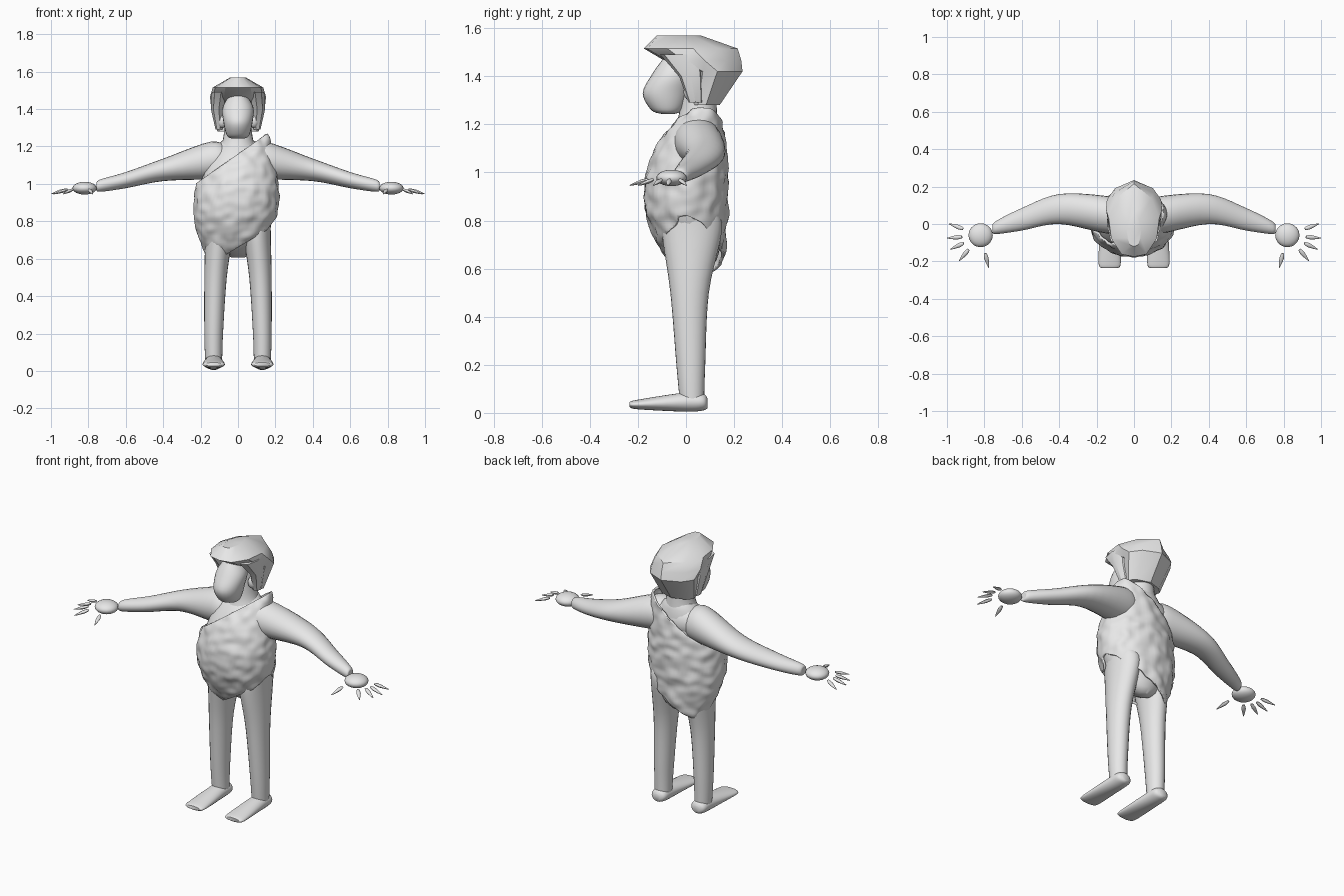
import bpy, bmesh, math
from mathutils import Vector, Matrix, noise

cube = bpy.data.objects.get("Cube")
if cube:
    bpy.data.objects.remove(cube)

colour = (0.8, 0.8, 0.8, 1)
grey = bpy.data.materials.new("plain grey")
grey.use_nodes = True
grey.diffuse_color = colour
grey.node_tree.nodes["Principled BSDF"].inputs["Base Color"].default_value = colour


def spline(before, start, end, after, t):
    """Smooth curve through start and end."""
    slope_in, slope_out = (end - before) / 2, (after - start) / 2
    ease = t * t * (3 - 2 * t)
    bend = t * (1 - t) * ((1 - t) * slope_in - t * slope_out)
    return start + (end - start) * ease + bend


def resample(rings, steps):
    """Smoothly interpolate between the given rings."""
    out, last = [], len(rings) - 1
    for i in range(last):
        neighbours = [rings[max(0, min(last, i + k))] for k in range(-1, 3)]
        for step in range(steps):
            out.append([spline(*values, step / steps) for values in zip(*neighbours)])
    return out + [rings[-1]]


def circle(sides):
    turns = [math.tau * k / sides for k in range(sides)]
    return [(math.cos(turn), math.sin(turn)) for turn in turns]


def loft(rings, axis="z", section=circle(24), steps=5):
    """Skin rings (x, y, z, first radius, second radius) lying square to an axis."""
    bm = bmesh.new()
    loops = []
    for x, y, z, wide, deep in resample(rings, steps):
        loop = []
        for u, v in section:
            u, v = u * wide, v * deep
            offset = {"x": (0, u, v), "y": (u, 0, v), "z": (u, v, 0)}[axis]
            loop.append(bm.verts.new(Vector((x, y, z)) + Vector(offset)))
        loops.append(loop)
    for low, high in zip(loops, loops[1:]):
        for k in range(len(section)):
            bm.faces.new((low[k - 1], low[k], high[k], high[k - 1]))
    bm.faces.new(loops[0])
    bm.faces.new(loops[-1])
    return bm


def ball(centre, size):
    bm = bmesh.new()
    matrix = Matrix.Translation(centre) @ Matrix.Diagonal((*size, 1))
    bmesh.ops.create_uvsphere(bm, u_segments=20, v_segments=12, radius=1, matrix=matrix)
    return bm


def egg(bottom, top, wide, deep, lean, count):
    """Rings of a rounded trunk whose ends sit towards the back; lean tips it sideways."""
    rings = []
    for k in range(count + 1):
        t = 0.01 + 0.98 * k / count
        swell = math.sqrt(math.sin(math.pi * t))
        x = lean * (t ** 8 - (1 - t) ** 2 / 3)
        y = 0.08 * (2 * t - 1) ** 2
        rings.append((x, y, bottom + (top - bottom) * t, wide * swell, deep * swell))
    return rings


def finish(name, bm, mirror=False, angle=50):
    bmesh.ops.recalc_face_normals(bm, faces=bm.faces)
    mesh = bpy.data.meshes.new(name)
    bm.to_mesh(mesh)
    bm.free()
    part = bpy.data.objects.new(name, mesh)
    bpy.context.collection.objects.link(part)
    mesh.materials.append(grey)
    if mirror:
        part.modifiers.new("mirror", "MIRROR").use_mirror_merge = False
    bpy.ops.object.select_all(action="DESELECT")
    part.select_set(True)
    bpy.context.view_layer.objects.active = part
    bpy.ops.object.shade_smooth_by_angle(angle=math.radians(angle))
    return part


# Bare torso, shoulders and neck
finish("torso", loft(egg(0.6, 1.27, 0.2, 0.155, 0, 24), steps=1))
finish("shoulders", ball((0, 0.05, 1.13), (0.2, 0.1, 0.1)))
finish("neck", loft([(0, 0.04, 1.15, 0.13, 0.1), (0, 0.05, 1.24, 0.08, 0.08), (0, 0.05, 1.4, 0.07, 0.07)]))

# Draped hide garment with a dented surface
bm = loft(egg(0.53, 1.29, 0.228, 0.175, 0.12, 70), section=circle(72), steps=1)
bm.normal_update()
for v in bm.verts:
    v.co += v.normal * noise.noise(v.co * 20) / 90
# Slanted neckline, hem, and the raised hem over one hip
cuts = [((-0.2, 0, 1.02), (-0.7, 0, 1)), ((0, 0, 0.66), (0.6, 0, -1)), ((0.16, 0, 0.76), (1.3, 0, -1))]
for point, normal in cuts:
    bmesh.ops.bisect_plane(bm, geom=bm.verts[:] + bm.edges[:] + bm.faces[:],
                           plane_co=point, plane_no=normal, clear_outer=True)
garment = finish("hide_garment", bm)
garment.modifiers.new("thickness", "SOLIDIFY").thickness = 0.012

# Legs and feet
finish("legs", loft([
    (0.13, 0.025, 0.04, 0.045, 0.05), (0.13, 0.02, 0.2, 0.05, 0.06), (0.12, 0.015, 0.5, 0.06, 0.08),
    (0.1, 0.025, 0.76, 0.075, 0.125), (0.11, 0.025, 0.84, 0.07, 0.1)]), mirror=True)
finish("feet", loft([
    (0.13, 0.09, 0.04, 0.02, 0.02), (0.13, 0.07, 0.045, 0.045, 0.035), (0.13, 0, 0.045, 0.05, 0.04),
    (0.13, -0.2, 0.035, 0.06, 0.02), (0.13, -0.235, 0.035, 0.045, 0.01)], axis="y"), mirror=True)

# Arms and palms
finish("arms", loft([
    (0.06, 0.04, 1.12, 0.08, 0.08), (0.15, 0.05, 1.125, 0.1, 0.1), (0.4, 0.08, 1.075, 0.08, 0.06),
    (0.6, 0.025, 1.02, 0.06, 0.043), (0.74, -0.02, 0.99, 0.034, 0.032),
    (0.755, -0.025, 0.987, 0.012, 0.012)], axis="x"), mirror=True)
finish("palms", ball((0.82, -0.06, 0.977), (0.065, 0.064, 0.034)), mirror=True)

# Separate tapered digits fanned around each palm
digits = {"first_finger": -50, "second_finger": -25, "third_finger": -5, "fourth_finger": 20, "thumb": -104}
for name, degrees in digits.items():
    turn = math.radians(degrees)
    direction = Vector((math.cos(turn), math.sin(turn), -0.3))
    bm = loft([(0, 0, 0, 0.007, 0.005), (0, 0, 0.03, 0.012, 0.009), (0, 0, 0.083, 0.002, 0.002)],
              section=circle(8), steps=2)
    bm.transform(direction.to_track_quat("Z", "Y").to_matrix().to_4x4())
    base = Vector((0.82, -0.06, 1)) + direction / 10
    bmesh.ops.translate(bm, vec=base, verts=bm.verts)
    finish(name, bm, mirror=True)

# Face with a heavy muzzle, and ears
finish("face", loft([
    (0, -0.075, 1.243, 0.035, 0.025), (0, -0.08, 1.26, 0.06, 0.065), (0, -0.083, 1.33, 0.078, 0.097),
    (0, -0.055, 1.41, 0.082, 0.085), (0, -0.045, 1.48, 0.04, 0.045)]))
finish("ears", ball((0.085, 0.015, 1.335), (0.025, 0.025, 0.035)), mirror=True)

# Faceted hair: a pointed back and a rounded brim over the brow
half = [(0.5, -0.93), (0.9, -0.5), (1, 0.05), (0.7, 0.6)]
outline = [(0, -1)] + half + [(0, 1)] + [(-u, v) for u, v in reversed(half)]
finish("hair", loft([
    (0, 0.08, 1.28, 0.11, 0.06), (0, 0.125, 1.42, 0.145, 0.11), (0, 0.07, 1.465, 0.15, 0.16),
    (0, 0.02, 1.515, 0.135, 0.195), (0, -0.03, 1.57, 0.04, 0.09)],
    section=outline, steps=1), angle=35)
# Locks framing the face
finish("side_locks", loft([
    (0.1, 0.04, 1.29, 0.02, 0.03), (0.11, 0.02, 1.4, 0.035, 0.05), (0.1, -0.02, 1.49, 0.04, 0.09)],
    section=circle(7), steps=1), mirror=True, angle=35)
